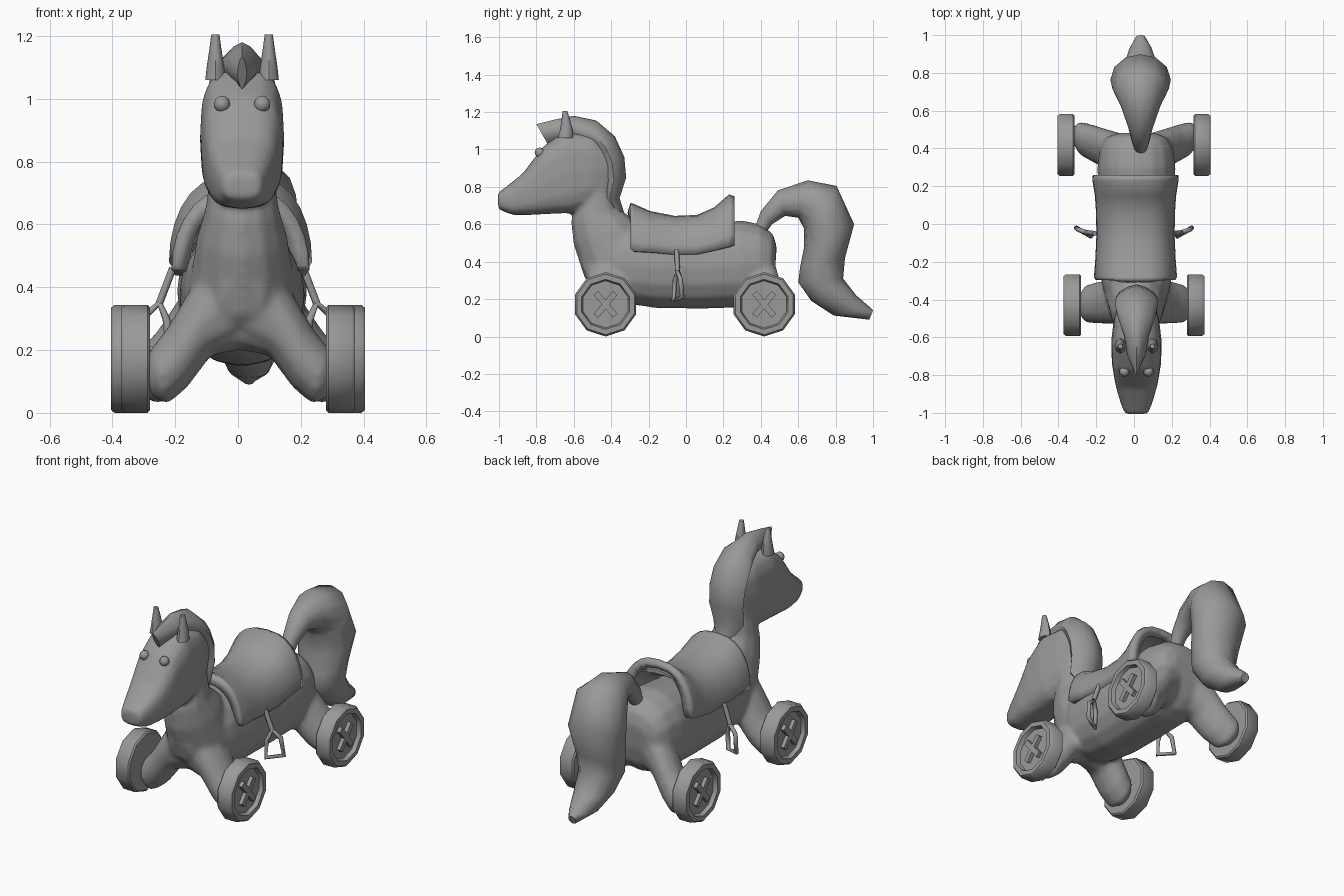
import bpy, bmesh
from math import sin, cos, pi, radians, copysign
from mathutils import Matrix

if "Cube" in bpy.data.objects:
    bpy.data.objects.remove(bpy.data.objects["Cube"])

grey = bpy.data.materials.new("plain grey")
grey.use_nodes = True
GREY = (0.32, 0.32, 0.32, 1)
grey.diffuse_color = GREY
grey.node_tree.nodes["Principled BSDF"].inputs["Base Color"].default_value = GREY
MID = 0.013  # centre line of the horse


def finish(bm, name, angle=40):
    bmesh.ops.recalc_face_normals(bm, faces=bm.faces)
    mesh = bpy.data.meshes.new(name)
    bm.to_mesh(mesh)
    bm.free()
    ob = bpy.data.objects.new(name, mesh)
    bpy.context.collection.objects.link(ob)
    mesh.materials.append(grey)
    bpy.ops.object.select_all(action='DESELECT')
    ob.select_set(True)
    bpy.context.view_layer.objects.active = ob
    bpy.ops.object.shade_smooth_by_angle(angle=radians(angle))
    return ob


def power(v, p):
    return copysign(abs(v) ** p, v)


def loft(bm, sections, place, n=12, p=1.0):
    """Skin rings given by two opposite contour points and a half width."""
    rings = []
    for a1, z1, a2, z2, half in sections:
        ring = []
        for i in range(n):
            t = 2 * pi * i / n
            s = power(sin(t), p) / 2
            ring.append(bm.verts.new(place(half * power(cos(t), p),
                        (a1 + a2) / 2 + s * (a1 - a2), (z1 + z2) / 2 + s * (z1 - z2))))
        rings.append(ring)
    for r, q in zip(rings, rings[1:]):
        for i in range(n):
            bm.faces.new((r[i], r[(i + 1) % n], q[(i + 1) % n], q[i]))
    bm.faces.new(rings[0][::-1])
    bm.faces.new(rings[-1])


def side(w, a, z):
    return (MID + w, a, z)


# Trunk, neck, head and legs, fused into one soft body
bm = bmesh.new()
loft(bm, [(.485, .48, .475, .34, .1), (.465, .55, .45, .24, .165), (.4, .6, .4, .18, .195),
          (.3, .622, .3, .155, .208), (.1, .6, .1, .148, .2), (-.15, .6, -.15, .15, .2),
          (-.32, .6, -.3, .172, .185), (-.5, .55, -.45, .23, .14), (-.57, .42, -.53, .3, .07)],
     side, n=16, p=.9)
loft(bm, [(-.54, .3, -.2, .5, .17), (-.605, .5, -.27, .62, .145), (-.615, .62, -.35, .68, .118),
          (-.58, .73, -.38, .78, .105), (-.58, .85, -.36, .88, .105), (-.6, 1, -.4, 1.02, .1)], side)
loft(bm, [(-.39, 1, -.41, .8, .09), (-.5, 1.085, -.5, .7, .12), (-.66, 1.095, -.6, .66, .135),
          (-.77, 1.01, -.72, .655, .13), (-.87, .875, -.83, .65, .112), (-.95, .81, -.93, .65, .087),
          (-1.008, .765, -1.003, .68, .062)], side, n=16, p=.65)
LEG = [(.1, .5, 0, .2, .13), (.18, .38, .1, .18, .12), (.25, .27, .18, .08, .112),
       (.31, .2, .25, .025, .1), (.33, .13, .3, .05, .05)]
for sx in (1, -1):
    # Each leg has a reach, a hip position, a backward slant and a girth
    for reach, hip, slant, girth in ((.93, -.4, -.08, 1), (1.03, .335, .42, .9)):
        loft(bm, LEG, lambda w, a, z: (sx * reach * a + MID / 2, hip + slant * a + girth * w, z))
body = finish(bm, "body")
remesh = body.modifiers.new("fuse", 'REMESH')
remesh.mode = 'VOXEL'
remesh.voxel_size = .013
remesh.use_smooth_shade = True
soften = body.modifiers.new("soften", 'SMOOTH')
soften.iterations = 9

# Mane, with a sharp crest
bm = bmesh.new()
loft(bm, [(-.8, 1.135, -.74, 1.03, .015), (-.7, 1.16, -.68, 1.04, .05), (-.6, 1.18, -.58, 1.03, .065),
          (-.48, 1.155, -.5, 1, .1), (-.38, 1.07, -.48, .95, .112), (-.33, .96, -.46, .9, .112),
          (-.32, .85, -.45, .82, .108), (-.355, .74, -.46, .74, .1), (-.33, .66, -.4, .64, .05)],
     side, p=1.3)
finish(bm, "mane", 50)

# Tail
bm = bmesh.new()
loft(bm, [(.36, .56, .41, .53, .03), (.4, .67, .46, .6, .045), (.49, .78, .53, .645, .065),
          (.65, .835, .6, .635, .105), (.805, .805, .63, .58, .15), (.899, .6, .63, .47, .16),
          (.85, .42, .61, .37, .138), (.84, .31, .6, .29, .122), (.91, .22, .67, .19, .1),
          (.985, .155, .79, .112, .065), (1, .14, .98, .09, .025)],
     lambda w, a, z: (.035 + w, a, z))
finish(bm, "tail", 60)

# Saddle: an arched shell with raised pommel and cantle (y, top, bottom, half width)
bm = bmesh.new()
rows = []
for y, top, low, half in ((-.297, .715, .47, .212), (-.28, .71, .455, .22), (-.19, .67, .45, .213),
                          (-.06, .645, .438, .207), (.06, .65, .44, .209), (.15, .69, .46, .215),
                          (.23, .76, .48, .228), (.26, .75, .49, .226)):
    rows.append([bm.verts.new((.008 + half * power(cos(pi * i / 14), .75), y,
                               low + (top - low) * sin(pi * i / 14))) for i in range(15)])
for r, q in zip(rows, rows[1:]):
    for i in range(14):
        bm.faces.new((r[i], r[i + 1], q[i + 1], q[i]))
saddle = finish(bm, "saddle", 60)
if sum(f.normal.z for f in saddle.data.polygons) < 0:
    saddle.data.flip_normals()
shell = saddle.modifiers.new("thickness", 'SOLIDIFY')
shell.thickness = .055
shell.offset = -1


def wheel(name, sx, y, inner, outer):
    """Ten-sided wheel with a raised rim and a crossed pair of bars."""
    bm = bmesh.new()
    rim = [(inner, .163), (inner + .008, .172), (outer - .012, .172), (outer, .162),
           (outer, .134), (outer - .022, .126)]
    rings = [[bm.verts.new((sx * x, y + r * sin(i * pi / 5), .172 + r * cos(i * pi / 5)))
              for i in range(10)] for x, r in rim]
    for r, q in zip(rings, rings[1:]):
        for i in range(10):
            bm.faces.new((r[i], r[(i + 1) % 10], q[(i + 1) % 10], q[i]))
    bm.faces.new(rings[0])
    bm.faces.new(rings[-1])
    for angle in (40, -40):
        bmesh.ops.create_cube(bm, size=1, matrix=Matrix.Translation((sx * (outer - .018), y, .172))
                              @ Matrix.Rotation(radians(angle), 4, 'X')
                              @ Matrix.Diagonal((.034, .032, .16, 1)))
    finish(bm, name, 42)


def rod(name, points, thick, cyclic):
    curve = bpy.data.curves.new(name, 'CURVE')
    curve.dimensions = '3D'
    curve.bevel_depth = thick
    curve.bevel_resolution = 1
    curve.use_fill_caps = True
    line = curve.splines.new('POLY')
    line.points.add(len(points) - 1)
    for pt, co in zip(line.points, points):
        pt.co = (*co, 1)
    line.use_cyclic_u = cyclic
    curve.materials.append(grey)
    ob = bpy.data.objects.new(name, curve)
    bpy.context.collection.objects.link(ob)
    bpy.ops.object.select_all(action='DESELECT')
    ob.select_set(True)
    bpy.context.view_layer.objects.active = ob
    bpy.ops.object.convert(target='MESH')


def ball(name, pos, radius, flat=1):
    bm = bmesh.new()
    bmesh.ops.create_uvsphere(bm, u_segments=10, v_segments=6, radius=radius,
                              matrix=Matrix.Translation(pos) @ Matrix.Diagonal((1, flat, 1, 1)))
    finish(bm, name, 60)


for label, sx in (("left", 1), ("right", -1)):
    wheel("front_wheel_" + label, sx, -.43, .28, .372)
    wheel("rear_wheel_" + label, sx, .418, .315, .405)

    # Ear: a slim tapered horn
    bm = bmesh.new()
    loft(bm, [(-.685, 1.06, -.605, 1.06, .032), (-.675, 1.1, -.605, 1.1, .028),
              (-.665, 1.16, -.62, 1.16, .019), (-.66, 1.205, -.635, 1.205, .013)],
         lambda w, a, z: (MID + sx * .085 + w, a, z), n=8)
    finish(bm, "ear_" + label, 50)

    # Eye and nostril
    ball("eye_" + label, (MID + sx * .064, -.782, .983), .027)
    ball("nostril_" + label, (MID + sx * .045, -.992, .735), .012, .8)

    # Stirrup strap and loop
    rod("stirrup_strap_" + label, [(sx * .208, -.05, .46), (sx * .25, -.045, .35)], .013, False)
    rod("stirrup_" + label, [(sx * .25, -.045, .35), (sx * .295, -.03, .31), (sx * .308, -.02, .21),
                             (sx * .225, -.066, .192), (sx * .225, -.06, .29)], .013, True)
